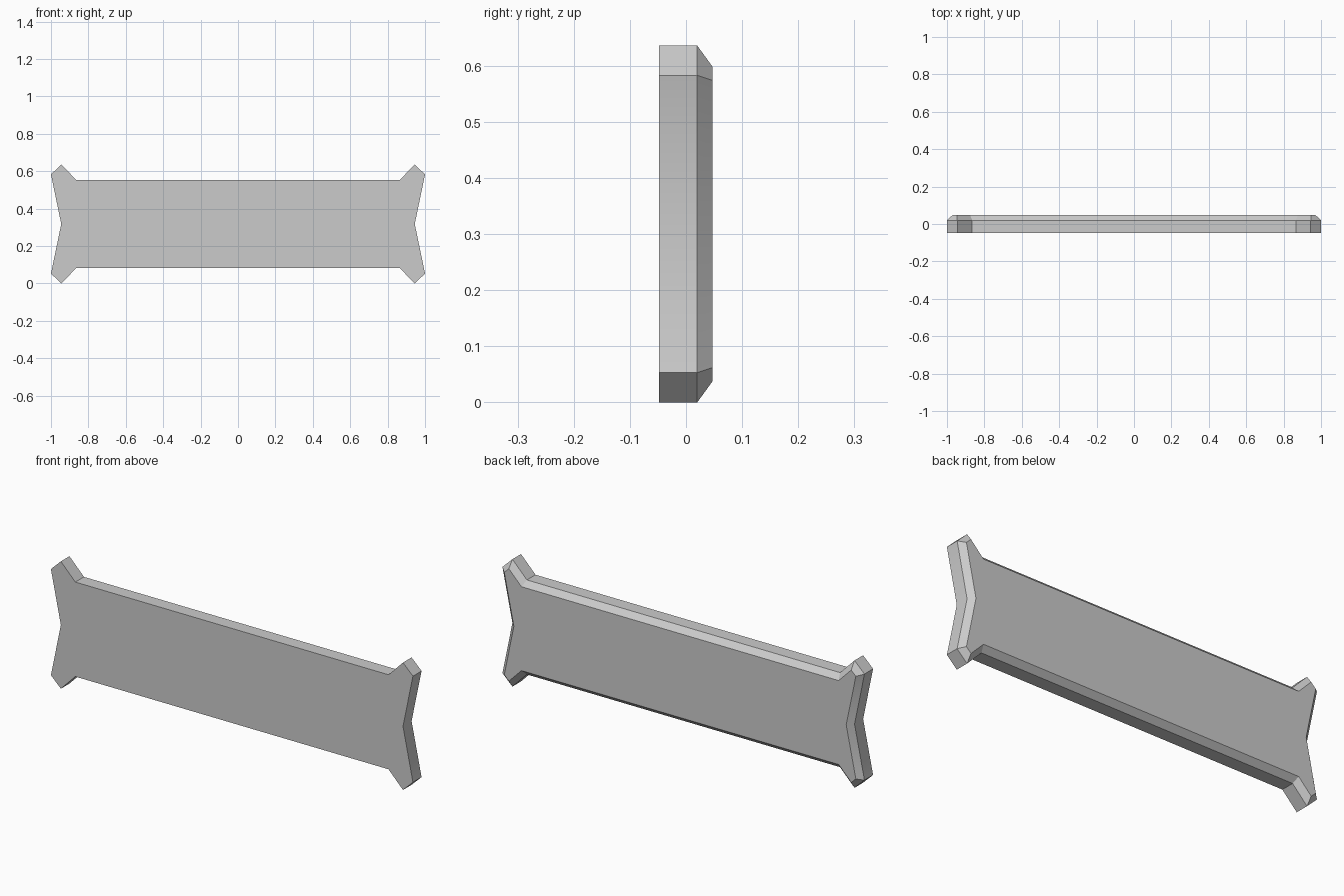
import bpy
import bmesh
import math
from mathutils import Vector

cube = bpy.data.objects.get("Cube")
if cube:
    bpy.data.objects.remove(cube, do_unlink=True)

FRONT, RIM, BACK = -0.048, 0.02, 0.047
MID_Z, CHAMFER = 0.318, 0.0265

grey = bpy.data.materials.new("plain_grey")
grey.use_nodes = True
colour = (0.6, 0.6, 0.6, 1)
grey.diffuse_color = colour
grey.node_tree.nodes["Principled BSDF"].inputs["Base Color"].default_value = colour

# Upper right quarter of the outline, from the waist to the inner notch
quarter = [(0.945, 0), (1.0, 0.265), (0.945, 0.318), (0.865, 0.236)]


def full_outline():
    """Mirror the quarter into a counter-clockwise loop."""
    top = quarter + [(-x, z) for x, z in reversed(quarter)]
    bottom = [(-x, -z) for x, z in top[1:-1]]
    return [Vector(p) for p in top + bottom]


def inset(points, depth):
    """Move every edge of the loop inwards with mitred corners."""
    result = []
    for i, p in enumerate(points):
        a = (p - points[i - 1]).normalized()
        b = (points[(i + 1) % len(points)] - p).normalized()
        na, nb = Vector((a.y, -a.x)), Vector((b.y, -b.x))
        result.append(p - (na + nb) * depth / (1 + na.dot(nb)))
    return result


# Plaque: straight rim with a chamfer towards the back
outline = full_outline()
sections = [(outline, FRONT), (outline, RIM), (inset(outline, CHAMFER), BACK)]
bm = bmesh.new()
rings = [[bm.verts.new((p.x, y, p.y + MID_Z)) for p in pts] for pts, y in sections]
bm.faces.new(rings[0])
bm.faces.new(rings[-1][::-1])
for low, high in zip(rings, rings[1:]):
    for i in range(len(low)):
        bm.faces.new((low[i - 1], high[i - 1], high[i], low[i]))
bmesh.ops.recalc_face_normals(bm, faces=bm.faces)

mesh = bpy.data.meshes.new("plaque")
bm.to_mesh(mesh)
bm.free()
mesh.materials.append(grey)
plaque = bpy.data.objects.new("plaque", mesh)
bpy.context.collection.objects.link(plaque)

# Soft shading across the shallow waist, sharp edges elsewhere
bpy.context.view_layer.objects.active = plaque
plaque.select_set(True)
bpy.ops.object.shade_smooth_by_angle(angle=math.radians(30))
